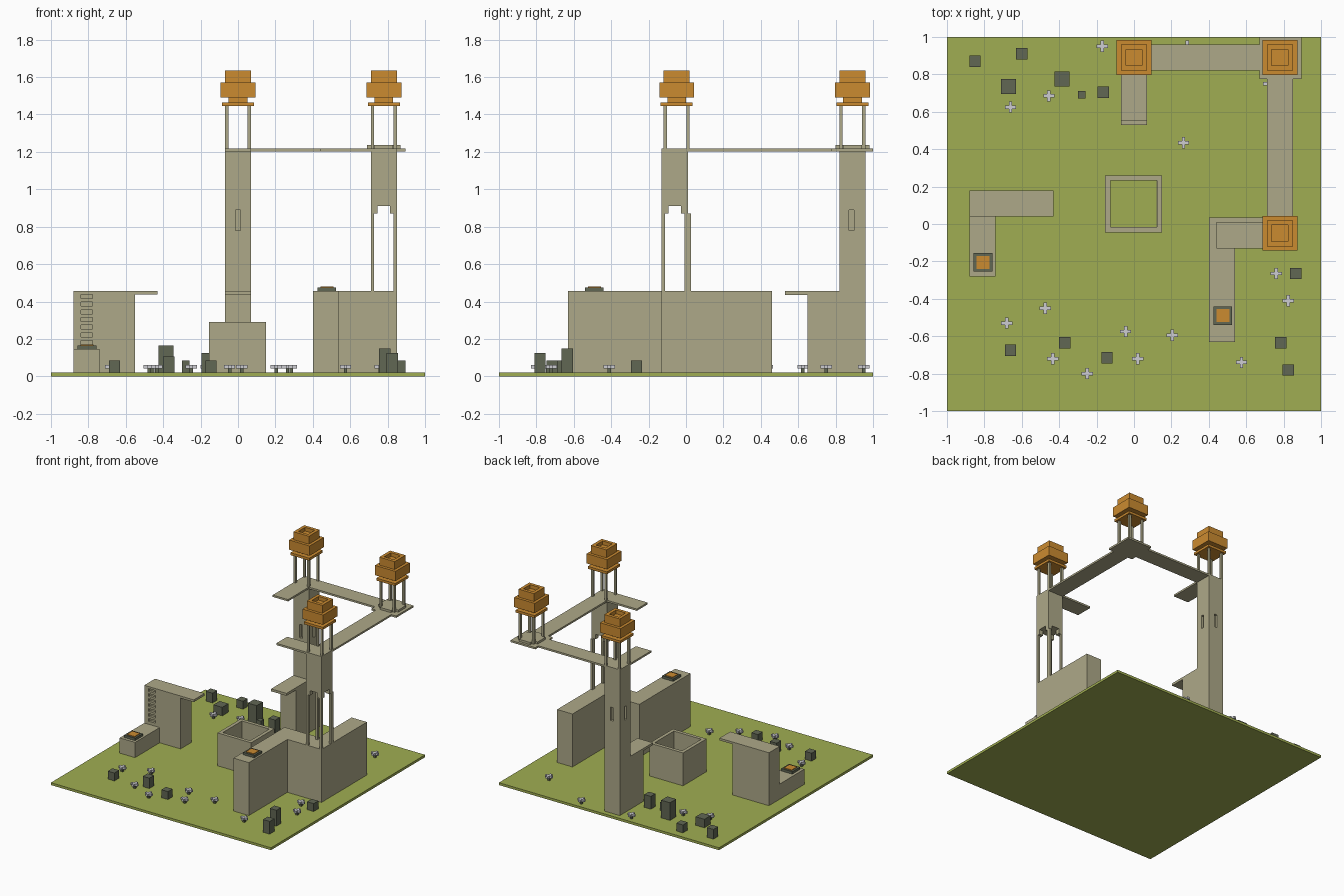
import bpy, bmesh
from mathutils import Vector

if "Cube" in bpy.data.objects:
    bpy.data.objects.remove(bpy.data.objects["Cube"])


def material(name, rgb):
    m = bpy.data.materials.new(name)
    lin = [((c / 255 + 0.055) / 1.055) ** 2.4 for c in rgb]
    m.diffuse_color = (*lin, 1)
    m.use_nodes = True
    m.node_tree.nodes["Principled BSDF"].inputs["Base Color"].default_value = m.diffuse_color
    return m


GRASS = material("grass_green", (160, 174, 82))
STONE = material("sandstone", (174, 169, 137))
ORANGE = material("roof_orange", (203, 139, 48))
DARK = material("dark_moss", (97, 103, 84))
PETAL = material("pale_petal", (205, 205, 210))


def boxes(name, mat, items, hide=False):
    """One object from boxes given as (x0, x1, y0, y1, z0, z1)."""
    bm = bmesh.new()
    for x0, x1, y0, y1, z0, z1 in items:
        r = bmesh.ops.create_cube(bm, size=1)
        for v in r["verts"]:
            v.co = Vector(((x0 + x1) / 2 + v.co.x * (x1 - x0),
                           (y0 + y1) / 2 + v.co.y * (y1 - y0),
                           (z0 + z1) / 2 + v.co.z * (z1 - z0)))
    return finish(name, [mat], bm, hide)


def finish(name, mats, bm, hide=False):
    me = bpy.data.meshes.new(name)
    bm.to_mesh(me)
    bm.free()
    for m in mats:
        me.materials.append(m)
    ob = bpy.data.objects.new(name, me)
    bpy.context.collection.objects.link(ob)
    ob.hide_render = hide
    if hide:
        ob.hide_viewport = True
    return ob


def hollow_box(name, mats, b, wall, depth):
    """Box with a square pit in its top; the pit floor takes the last material."""
    x0, x1, y0, y1, z0, z1 = b
    bm = bmesh.new()
    for v in bmesh.ops.create_cube(bm, size=1)["verts"]:
        v.co = Vector((x1 if v.co.x > 0 else x0, y1 if v.co.y > 0 else y0,
                       z1 if v.co.z > 0 else z0))
    bm.normal_update()
    top = max(bm.faces, key=lambda f: f.calc_center_median().z)
    bmesh.ops.inset_individual(bm, faces=[top], thickness=wall)
    bmesh.ops.inset_individual(bm, faces=[top], thickness=0.0002)
    for v in top.verts:
        v.co.z -= depth
    top.material_index = len(mats) - 1
    return finish(name, mats, bm)


def cut(ob, name, items):
    c = boxes(name, STONE, items, hide=True)
    mod = ob.modifiers.new("cut", "BOOLEAN")
    mod.operation = "DIFFERENCE"
    mod.solver = "EXACT"
    mod.object = c


def around(cx, cy, r, w, z0, z1):
    """Four square blocks of width w in the corners of a square of half size r."""
    out = []
    for sx in (-1, 1):
        for sy in (-1, 1):
            x, y = cx + sx * (r - w / 2), cy + sy * (r - w / 2)
            out.append((x - w / 2, x + w / 2, y - w / 2, y + w / 2, z0, z1))
    return out


def square(cx, cy, r, z0, z1):
    return (cx - r, cx + r, cy - r, cy + r, z0, z1)


# Ground
boxes("lawn", GRASS, [(-1, 1, -1, 1, 0, 0.02)])

# Back tower with slit windows, its wall stub and two ledges
tower = boxes("back_tower", STONE, [(-0.07, 0.07, 0.82, 0.96, 0.02, 1.205)])
cut(tower, "slit_cutter", [
    (-0.013, 0.013, 0.81, 0.84, 0.78, 0.89), (-0.013, 0.013, 0.94, 0.97, 0.78, 0.89),
    (-0.08, -0.05, 0.872, 0.898, 0.78, 0.89), (0.05, 0.08, 0.872, 0.898, 0.78, 0.89)])
boxes("back_wall_stub", STONE, [(-0.07, 0.07, 0.65, 0.82, 0.02, 0.455)])
boxes("back_low_ledge", STONE, [(-0.07, 0.07, 0.53, 0.65, 0.435, 0.455)])

# High walkway: ledge, two bridges, corner platform, right ledge
W0, W1 = 1.203, 1.218
boxes("walkway", STONE, [
    (-0.07, 0.07, 0.55, 0.82, W0, W1), (-0.07, 0.67, 0.82, 0.96, W0, W1),
    (0.67, 0.895, 0.775, 1.0, W0, W1), (0.71, 0.85, -0.13, 0.775, W0, W1),
    (0.44, 0.71, -0.13, 0.01, W0, W1)])
boxes("corner_platform_step", STONE, [
    (0.69, 0.87, 0.84, 0.94, W1, 1.236), (0.73, 0.83, 0.80, 0.84, W1, 1.236),
    (0.73, 0.83, 0.94, 0.98, W1, 1.236)])

# Stepped wall on the right
boxes("right_wall", STONE, [
    (0.40, 0.54, -0.63, -0.13, 0.02, 0.455), (0.40, 0.71, -0.13, 0.035, 0.02, 0.455),
    (0.71, 0.85, -0.13, 0.46, 0.02, 0.455)])

# Right tower standing on posts
boxes("right_tower_head", STONE, [square(0.78, -0.06, 0.07, 0.91, W0)])
boxes("right_tower_brackets", STONE, around(0.78, -0.06, 0.07, 0.036, 0.87, 0.91))
boxes("right_tower_posts", STONE, around(0.78, -0.06, 0.07, 0.018, 0.455, 0.87)
      + [(0.832, 0.85, 0.01, 0.027, 0.455, 0.87)])

# Three lookout roofs on thin posts
for n, (cx, cy) in {"back": (0, 0.89), "corner": (0.78, 0.89), "right": (0.78, -0.05)}.items():
    boxes(n + "_roof_posts", STONE, around(cx, cy, 0.07, 0.018, W1, 1.447))
    boxes(n + "_roof", ORANGE, [square(cx, cy, 0.086, 1.445, 1.465),
                                square(cx, cy, 0.05, 1.465, 1.49),
                                square(cx, cy, 0.093, 1.49, 1.57)])
    hollow_box(n + "_roof_cap", [ORANGE], square(cx, cy, 0.07, 1.57, 1.635), 0.037, 0.03)

# Left wall with climbing notches, overhang and low plinth
left = boxes("left_wall", STONE, [(-0.88, -0.55, 0.04, 0.18, 0.02, 0.455)])
cut(left, "notch_cutter", [(-0.84, -0.777, 0.03, 0.06, 0.17 + i * 0.041, 0.192 + i * 0.041)
                           for i in range(7)])
boxes("left_overhang", STONE, [(-0.55, -0.43, 0.04, 0.18, 0.437, 0.455)])
boxes("left_plinth", STONE, [(-0.88, -0.74, -0.28, 0.04, 0.02, 0.145)])

# Square well open to the grass
hollow_box("well", [STONE, GRASS], (-0.155, 0.15, -0.045, 0.26, 0.02, 0.29), 0.04, 0.268)

# Fire pads
for n, x, y, z in (("left", -0.807, -0.205, 0.145), ("right", 0.475, -0.49, 0.455)):
    boxes(n + "_fire_tray", DARK, [square(x, y, 0.05, z, z + 0.02)])
    boxes(n + "_fire_plate", ORANGE, [square(x, y, 0.035, z + 0.02, z + 0.025)])

# Block shrubs: x, y, half width, top
shrubs = [(-0.85, 0.87, 0.03, 0.1), (-0.67, 0.735, 0.04, 0.09), (-0.6, 0.91, 0.03, 0.085),
          (-0.385, 0.775, 0.04, 0.165), (-0.28, 0.69, 0.02, 0.085), (-0.165, 0.705, 0.03, 0.125),
          (-0.66, -0.675, 0.03, 0.085), (-0.37, -0.635, 0.03, 0.105),
          (-0.145, -0.715, 0.03, 0.085), (0.785, -0.635, 0.03, 0.15),
          (0.825, -0.78, 0.03, 0.125), (0.865, -0.265, 0.03, 0.085)]
boxes("shrubs", DARK, [square(x, y, r, 0.02, h) for x, y, r, h in shrubs])

# Plus-shaped flowers on short stems
spots = [(-0.17, 0.95), (-0.66, 0.625), (-0.455, 0.685), (0.265, 0.435), (-0.68, -0.53),
         (-0.475, -0.45), (-0.435, -0.72), (-0.25, -0.8), (-0.045, -0.575), (0.02, -0.72),
         (0.205, -0.595), (0.575, -0.74), (0.76, -0.265), (0.825, -0.41),
         (0.285, 0.95), (0.72, 0.75)]
heads = []
for x, y in spots:
    heads += [(x - 0.03, x + 0.03, y - 0.009, y + 0.009, 0.042, 0.06),
              (x - 0.009, x + 0.009, y + 0.009, y + 0.03, 0.042, 0.06),
              (x - 0.009, x + 0.009, y - 0.03, y - 0.009, 0.042, 0.06)]
boxes("flower_heads", PETAL, heads)
boxes("flower_stems", DARK, [square(x, y, 0.009, 0.02, 0.042) for x, y in spots])
